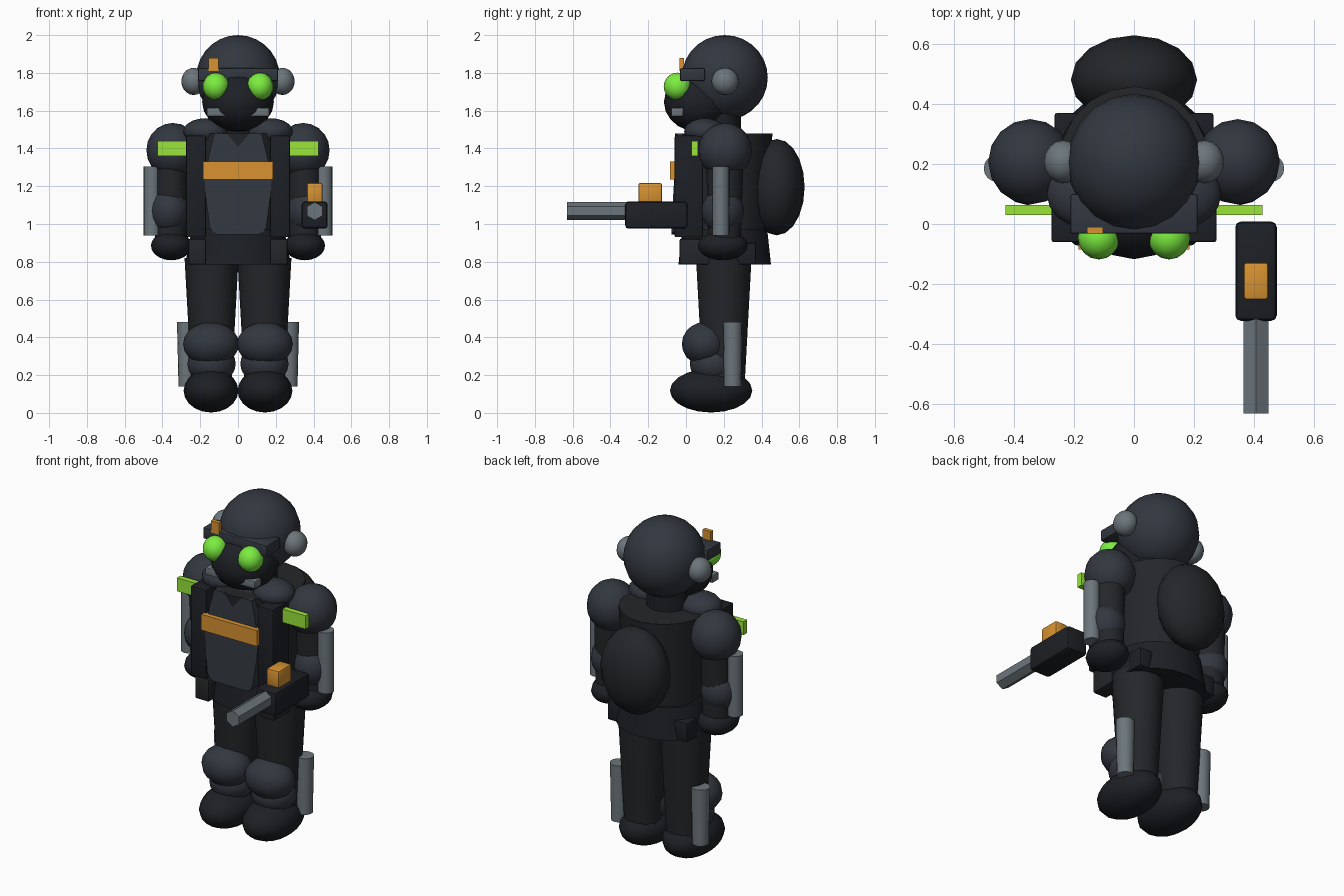
import bpy, bmesh, math
from mathutils import Matrix, Vector

if "Cube" in bpy.data.objects:
    bpy.data.objects.remove(bpy.data.objects["Cube"])


def mat(name, col):
    m = bpy.data.materials.new(name)
    m.diffuse_color = (*col, 1)
    m.use_nodes = True
    m.node_tree.nodes["Principled BSDF"].inputs["Base Color"].default_value = m.diffuse_color
    return m


BLACK = mat("black", (0.012, 0.014, 0.018))
CLOTH = mat("dark_cloth", (0.017, 0.019, 0.022))
SLATE = mat("slate", (0.032, 0.038, 0.05))
STEEL = mat("steel", (0.15, 0.18, 0.2))
ORANGE = mat("orange", (0.68, 0.29, 0.03))
LIME = mat("lime", (0.32, 0.78, 0.04))
GLOW = mat("eye_green", (0.2, 0.85, 0.05))


def finish(name, bm, material, smooth=True):
    bmesh.ops.recalc_face_normals(bm, faces=bm.faces)
    me = bpy.data.meshes.new(name)
    bm.to_mesh(me)
    bm.free()
    ob = bpy.data.objects.new(name, me)
    bpy.context.collection.objects.link(ob)
    me.materials.append(material)
    if smooth:
        bpy.ops.object.select_all(action='DESELECT')
        ob.select_set(True)
        bpy.context.view_layer.objects.active = ob
        bpy.ops.object.shade_smooth_by_angle(angle=math.radians(40))
    return ob


def ball(name, c, r, material, seg=16, rings=10):
    bm = bmesh.new()
    bmesh.ops.create_uvsphere(bm, u_segments=seg, v_segments=rings, radius=1)
    bmesh.ops.transform(bm, verts=bm.verts,
                        matrix=Matrix.Translation(c) @ Matrix.Diagonal((*r, 1)))
    return finish(name, bm, material)


def box(name, lo, hi, material, bevel=0.0):
    lo, hi = Vector(lo), Vector(hi)
    bm = bmesh.new()
    bmesh.ops.create_cube(bm, size=1)
    bmesh.ops.transform(bm, verts=bm.verts, matrix=Matrix.Translation((lo + hi) / 2)
                        @ Matrix.Diagonal((*(hi - lo), 1)))
    if bevel:
        bmesh.ops.bevel(bm, geom=bm.edges[:], offset=bevel, segments=2,
                        profile=0.5, affect='EDGES')
    return finish(name, bm, material, bool(bevel))


def tube(name, x, y, z0, z1, r0, r1, material, seg=16):
    """Vertical tapered cylinder; r0 and r1 are (rx, ry) at bottom and top."""
    bm = bmesh.new()
    rings = []
    for z, r in ((z0, r0), (z1, r1)):
        rings.append([bm.verts.new((x + r[0] * math.cos(a), y + r[1] * math.sin(a), z))
                      for a in (2 * math.pi * i / seg for i in range(seg))])
    for i in range(seg):
        j = (i + 1) % seg
        bm.faces.new((rings[0][i], rings[0][j], rings[1][j], rings[1][i]))
    bm.faces.new(rings[0])
    bm.faces.new(rings[1])
    return finish(name, bm, material)


# Head
ball("helmet", (0, 0.205, 1.775), (0.222, 0.228, 0.225), SLATE, 20, 14)
ball("face_mask", (0, 0.066, 1.646), (0.19, 0.183, 0.158), BLACK)
box("brow_band", (-0.212, -0.032, 1.757), (0.212, 0.1, 1.825), SLATE, 0.008)
box("helmet_marker", (-0.157, -0.034, 1.81), (-0.103, -0.01, 1.88), ORANGE)
tube("neck", 0, 0.17, 1.44, 1.62, (0.12, 0.12), (0.12, 0.12), BLACK)

# Torso
tube("torso", 0, 0.2, 0.93, 1.48, (0.225, 0.215), (0.25, 0.258), CLOTH, 20)
tube("hip_skirt", 0, 0.205, 0.785, 0.97, (0.28, 0.245), (0.245, 0.225), BLACK, 20)
ball("backpack", (0, 0.48, 1.195), (0.21, 0.148, 0.255), CLOTH)
box("chest_strip", (-0.185, -0.085, 1.235), (0.185, -0.04, 1.33), ORANGE)

# Tapered chest plate, leaning slightly forward at the bottom
outline = [(0.125, 1.48), (0.15, 1.38), (0.178, 1.25), (0.172, 1.15),
           (0.15, 0.985), (0.135, 0.955), (0.11, 0.945)]
outline += [(-x, z) for x, z in reversed(outline)]
bm = bmesh.new()
front = [bm.verts.new((x, -0.077 + 0.06 * max(0, z - 1.0), z)) for x, z in outline]
back = [bm.verts.new((x, 0.08, z)) for x, z in outline]
bm.faces.new(front)
bm.faces.new(back)
for i in range(len(outline)):
    j = (i + 1) % len(outline)
    bm.faces.new((front[i], front[j], back[j], back[i]))
finish("chest_plate", bm, SLATE)

# Mirrored parts
for s, side in ((-1, "left"), (1, "right")):
    def n(part):
        return side + "_" + part

    def sbox(part, x0, x1, ys, zs, m, bevel=0.0):
        a, b = sorted((s * x0, s * x1))
        box(n(part), (a, ys[0], zs[0]), (b, ys[1], zs[1]), m, bevel)

    # Head fittings
    ball(n("ear_cup"), (s * 0.235, 0.207, 1.755), (0.065, 0.072, 0.072), STEEL)
    ball(n("eye_lens"), (s * 0.117, -0.045, 1.728), (0.07, 0.073, 0.073), GLOW)
    sbox("mask_filter", 0.05, 0.165, (-0.078, -0.015), (1.57, 1.615), STEEL, 0.006)

    # Vest and belt
    ball(n("collar_pad"), (s * 0.17, 0.1, 1.49), (0.12, 0.11, 0.07), SLATE)
    sbox("vest_strap", 0.17, 0.275, (-0.06, 0.09), (0.93, 1.468), BLACK, 0.008)
    sbox("front_pouch", 0.17, 0.263, (-0.035, 0.125), (0.785, 0.922), CLOTH, 0.01)
    sbox("back_pouch", 0.17, 0.265, (0.27, 0.37), (0.785, 0.9), BLACK, 0.01)

    # Arms
    ball(n("shoulder"), (s * 0.345, 0.207, 1.39), (0.14, 0.142, 0.145), SLATE)
    tube(n("arm"), s * 0.355, 0.205, 0.9, 1.36, (0.085, 0.085), (0.088, 0.1), CLOTH)
    ball(n("forearm_guard"), (s * 0.365, 0.195, 1.07), (0.105, 0.112, 0.12), SLATE)
    tube(n("arm_piston"), s * 0.455, 0.185, 0.94, 1.305, (0.045, 0.045), (0.045, 0.045), STEEL)
    ball(n("hand"), (s * 0.353, 0.195, 0.885), (0.108, 0.132, 0.077), BLACK)
    sbox("shoulder_patch", 0.24, 0.427, (0.03, 0.064), (1.36, 1.44), LIME)

    # Legs
    tube(n("leg"), s * 0.14, 0.2, 0.14, 0.82, (0.105, 0.11), (0.143, 0.147), CLOTH)
    ball(n("knee_pad"), (s * 0.143, 0.1, 0.365), (0.148, 0.122, 0.116), SLATE)
    ball(n("shin_guard"), (s * 0.14, 0.145, 0.26), (0.128, 0.125, 0.11), SLATE)
    tube(n("leg_piston"), s * 0.27, 0.247, 0.14, 0.48, (0.045, 0.046), (0.053, 0.05), STEEL)
    ball(n("boot"), (s * 0.143, 0.133, 0.118), (0.145, 0.218, 0.116), BLACK)

# Hand-held device with a hexagonal barrel
box("gun_body", (0.337, -0.322, 0.975), (0.475, 0.008, 1.12), BLACK, 0.018)
box("gun_sight", (0.365, -0.252, 1.11), (0.447, -0.128, 1.217), ORANGE, 0.01)
bm = bmesh.new()
bmesh.ops.create_cone(bm, cap_ends=True, segments=6, radius1=0.048, radius2=0.048, depth=0.35)
bmesh.ops.transform(bm, verts=bm.verts, matrix=Matrix.Translation((0.406, -0.455, 1.068))
                    @ Matrix.Rotation(math.pi / 2, 4, 'X'))
finish("gun_barrel", bm, STEEL, False)
